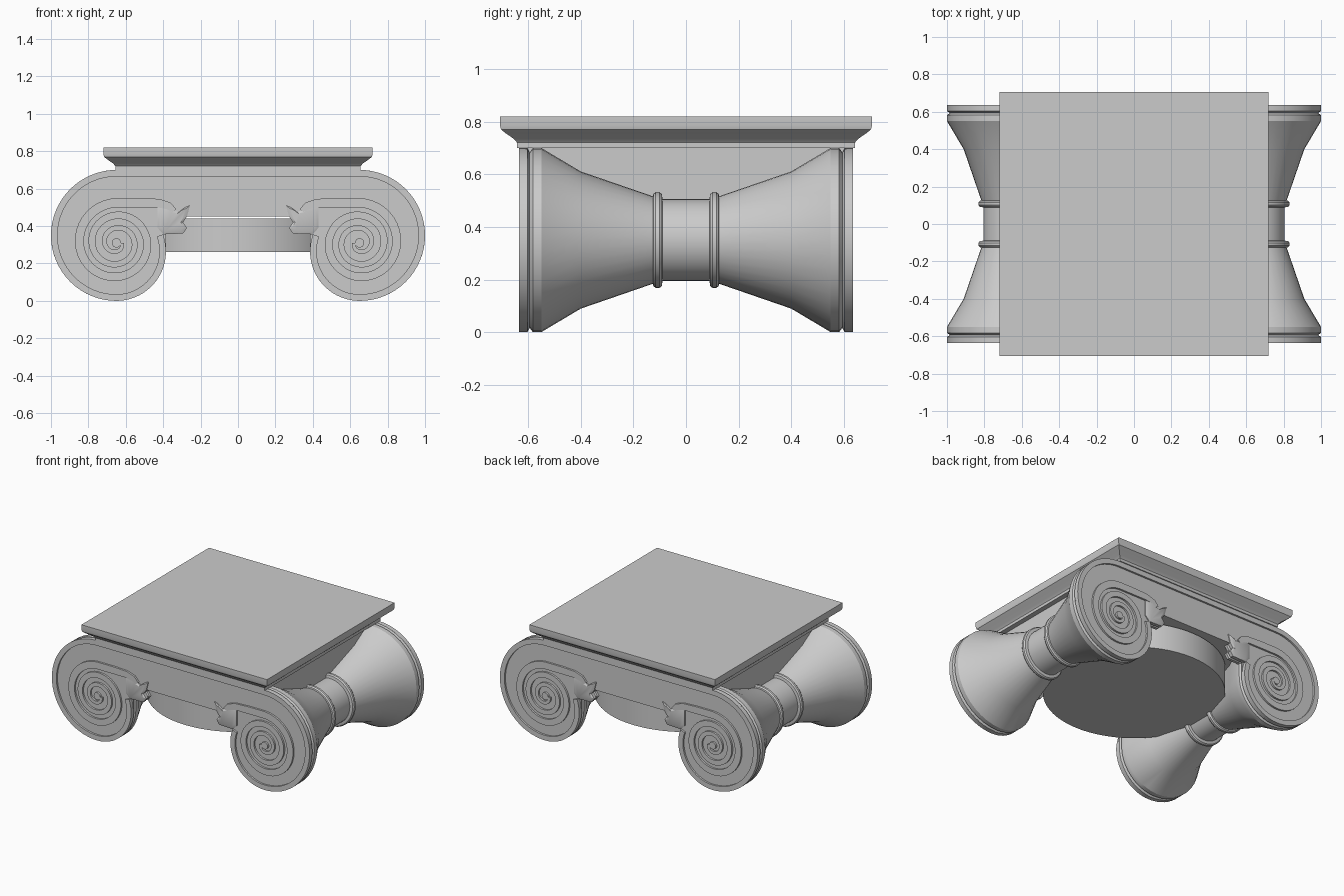
import bpy, bmesh
from math import sin, cos, pi, radians

cube = bpy.data.objects.get("Cube")
if cube:
    bpy.data.objects.remove(cube, do_unlink=True)

CX, CZ, R = 0.65, 0.35, 0.35      # scroll centre and outer radius
RI = 0.265                        # tighter radius on the inner side
FACE, RAISED = -0.622, -0.635     # recessed and raised front levels


def loft(name, loops, mirror=(False, False), closed=False):
    """Skin a row of matching vertex loops, cap the ends, mirror if asked."""
    bm = bmesh.new()
    rows = [[bm.verts.new(p) for p in loop] for loop in loops]
    n = len(rows[0])
    for a, b in zip(rows, rows[1:]):
        for i in range(n):
            j = (i + 1) % n
            bm.faces.new((a[i], a[j], b[j], b[i]))
    bm.faces.new(rows[0])
    bm.faces.new(rows[-1])
    bmesh.ops.recalc_face_normals(bm, faces=bm.faces)
    mesh = bpy.data.meshes.new(name)
    bm.to_mesh(mesh)
    bm.free()
    obj = bpy.data.objects.new(name, mesh)
    bpy.context.collection.objects.link(obj)
    if any(mirror):
        mod = obj.modifiers.new("Mirror", "MIRROR")
        mod.use_axis = (mirror[0], mirror[1], False)
        mod.use_mirror_merge = False
    bpy.ops.object.select_all(action="DESELECT")
    obj.select_set(True)
    bpy.context.view_layer.objects.active = obj
    bpy.ops.object.shade_smooth_by_angle(angle=radians(30))
    return obj


def arc(cx, cz, r, start, end, steps):
    angles = [radians(start + (end - start) * i / steps) for i in range(steps + 1)]
    return [(cx + r * cos(a), cz + r * sin(a)) for a in angles]


def prism(name, outline, y0, y1, mirror=(False, False)):
    return loft(name, [[(x, y, z) for x, z in outline] for y in (y0, y1)], mirror)


def ribbon(name, outer, inner, y0, y1, mirror):
    """Raised band running between two edge lines."""
    return loft(name, [[(a, y0, b), (a, y1, b), (c, y1, d), (c, y0, d)]
                       for (a, b), (c, d) in zip(outer, inner)], mirror)


def rectangle(hx, hy, z):
    return [(-hx, -hy, z), (hx, -hy, z), (hx, hy, z), (-hx, hy, z)]


# Moulded square top slab
slab = [(0.065, 0.70), (0.065, 0.72), (0.052, 0.735), (0.02, 0.757),
        (0.004, 0.77), (0, 0.785), (0, 0.82)]
loft("top_slab", [rectangle(0.72 - d, 0.707 - d, z) for d, z in slab])

# Core block between the scrolls, and the round neck below it
loft("core_block", [rectangle(0.62, 0.607, z) for z in (0.45, 0.70)])
loft("round_neck", [[(0.58 * cos(2 * pi * i / 64), 0.58 * sin(2 * pi * i / 64), z)
                     for i in range(64)] for z in (0.26, 0.44)])

# Scroll face plates, front and back
half = [(CX, CZ + R)] + arc(CX, CZ, R, 90, -90, 32)[1:]
half += arc(CX, RI, RI, -90, -200, 20)[1:]
half += [(0.294, 0.36), (0.273, 0.39), (0.294, 0.42), (0.273, 0.45)]
prism("scroll_plate", half + [(-x, z) for x, z in reversed(half)],
      FACE, -0.604, (False, True))

# Side bolsters: the scroll section scaled along y, with two rings at the waist
section = arc(CX, CZ, R, 90, -90, 20) + arc(CX, RI, RI, -90, -180, 10)[1:]
section += arc(CX, 2 * CZ - RI, RI, 180, 90, 10)[:-1]
profile = [(0.61, 1), (0.603, 1), (0.594, 0.955), (0.582, 1), (0.55, 1),
           (0.4, 0.745), (0.126, 0.475), (0.124, 0.50), (0.115, 0.52),
           (0.101, 0.52), (0.092, 0.50), (0.089, 0.445)]
profile += [(-y, s) for y, s in reversed(profile)]
loft("side_bolster", [[(CX + (x - CX) * s, y, CZ + (z - CZ) * s) for x, z in section]
                      for y, s in profile], (True, False))

# Raised rim: along the top, round the scroll, fading out on the inner side
W = 0.035
outer = [(0, 2 * R)] + arc(CX, CZ, R, 90, -90, 32) + arc(CX, RI, RI, -90, -200, 20)[1:]
inner = [(0, 2 * R - W)] + arc(CX, CZ, R - W, 90, -90, 32)
inner += arc(CX, RI, RI - W, -90, -200, 20)[1:]
ribbon("scroll_rim", outer, inner, RAISED, -0.61, (True, True))

# Spiral band: leaves the leaf, then winds in to the eye
EYE_Z, TURNS, STEPS = 0.31, 2.75, 110
outer = [(0.33, 0.49), (0.36, 0.525), (0.42, 0.545), (0.52, 0.55)]
inner = [(0.35, 0.475), (0.38, 0.49), (0.43, 0.50), (0.52, 0.50)]
for i in range(STEPS + 1):
    t = i / STEPS
    a = pi / 2 - 2 * pi * TURNS * t
    r = 0.24 - 0.20 * t
    for line, rad in ((outer, r), (inner, r - 0.05 + 0.03 * t)):
        line.append((CX + rad * cos(a), EYE_Z + rad * sin(a)))
ribbon("spiral_band", outer, inner, RAISED, -0.61, (True, True))
prism("scroll_eye", arc(CX, EYE_Z, 0.025, 0, 345, 23), RAISED, -0.61, (True, True))

# Scalloped leaf at the inner end of each scroll
leaf = [(0.43, 0.39), (0.40, 0.357), (0.294, 0.36), (0.273, 0.39), (0.294, 0.42),
        (0.273, 0.45), (0.257, 0.51), (0.283, 0.50), (0.316, 0.475),
        (0.353, 0.487), (0.39, 0.525), (0.43, 0.50)]
mid = (0.36, 0.43)
loft("corner_leaf", [[(mid[0] + (x - mid[0]) * s, y, mid[1] + (z - mid[1]) * s)
                      for x, z in leaf]
                     for y, s in ((RAISED, 0.8), (-0.628, 1), (-0.607, 1), (-0.598, 0.85),
                                  (-0.589, 1), (-0.57, 1), (-0.56, 0.8))], (True, True))
